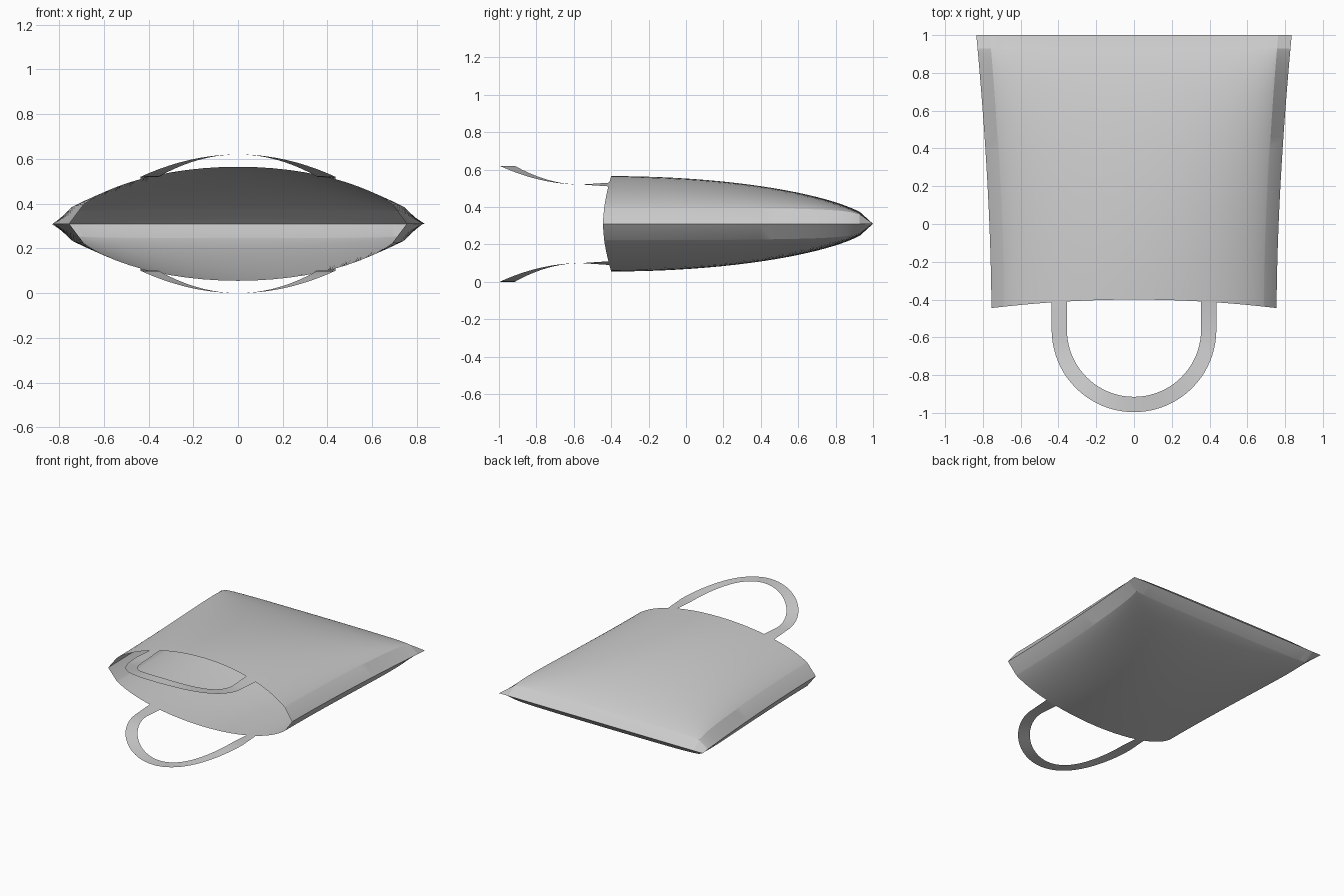
import bpy, bmesh, math

cube = bpy.data.objects.get("Cube")
if cube:
    bpy.data.objects.remove(cube, do_unlink=True)

MID = 0.31          # height of the side seam
BULGE = 0.255       # half thickness at the mouth

fabric = bpy.data.materials.new("grey_fabric")
fabric.use_nodes = True
grey = (0.6, 0.6, 0.6, 1)
fabric.diffuse_color = grey
fabric.node_tree.nodes["Principled BSDF"].inputs["Base Color"].default_value = grey


def sheet(name, rows, closed=False, angle=18):
    """Skin rows of points into one thin sheet."""
    bm = bmesh.new()
    grid = [[bm.verts.new(p) for p in row] for row in rows]
    for a, b in zip(grid, grid[1:]):
        n = len(a)
        for i in range(n if closed else n - 1):
            j = (i + 1) % n
            bm.faces.new((a[i], a[j], b[j], b[i]))
    bmesh.ops.remove_doubles(bm, verts=bm.verts, dist=1e-5)
    bmesh.ops.recalc_face_normals(bm, faces=bm.faces)
    me = bpy.data.meshes.new(name)
    bm.to_mesh(me)
    bm.free()
    me.materials.append(fabric)
    ob = bpy.data.objects.new(name, me)
    bpy.context.collection.objects.link(ob)
    bpy.ops.object.select_all(action="DESELECT")
    ob.select_set(True)
    bpy.context.view_layer.objects.active = ob
    bpy.ops.object.shade_smooth_by_angle(angle=math.radians(angle))
    return ob


def half_thickness(u, t):
    """Pillow shape: zero at the side and bottom seams, fullest at the mouth."""
    a, b = (1 - u * u) ** 0.6, (1 - t * t) ** 0.6
    if min(a, b) < 1e-6:
        return 0.0
    return BULGE * (a ** -2 + b ** -2 - 1) ** -0.5


# Bag body: open mouth at the front, flat seams along the sides and back
N = 28
inner = [0.914 * math.sin(math.pi / 2 * (2 * i / N - 1)) for i in range(N + 1)]
across = [-1] + inner + [1]
along = [0.95 * math.sin(math.pi / 2 * i / 24) for i in range(25)] + [1]

rows = []
for t in along:
    ring = []
    for side in (1, -1):
        for u in (across[:-1] if side == 1 else across[:0:-1]):
            y = -0.4 + 1.4 * t - 0.045 * u * u * (1 - t)
            width = 0.755 + 0.08 * (max(0, y + 0.44) / 1.44) ** 1.7
            ring.append((u * width, y, MID + side * half_thickness(u, t)))
    rows.append(ring)
sheet("bag_body", rows, closed=True)


# Handles: flat ribbon loops that flare away from the mouth
def handle(name, side):
    def row(angle, end=0.0):
        lift = 0.21 + 0.1 * math.cos(angle) ** 2
        return [(r * math.sin(angle),
                 -0.56 - r * math.cos(angle) + 0.15 * end,
                 MID + side * (lift + tilt * end))
                for r, tilt in ((0.355, 0.01), (0.436, -0.01))]

    quarter = math.pi / 2
    path = [row(-quarter, 1), row(-quarter, 0.5)]
    path += [row(quarter * (i / 20 - 1)) for i in range(41)]
    path += [row(quarter, 0.5), row(quarter, 1)]
    sheet(name, path, angle=30)


handle("upper_handle", 1)
handle("lower_handle", -1)
